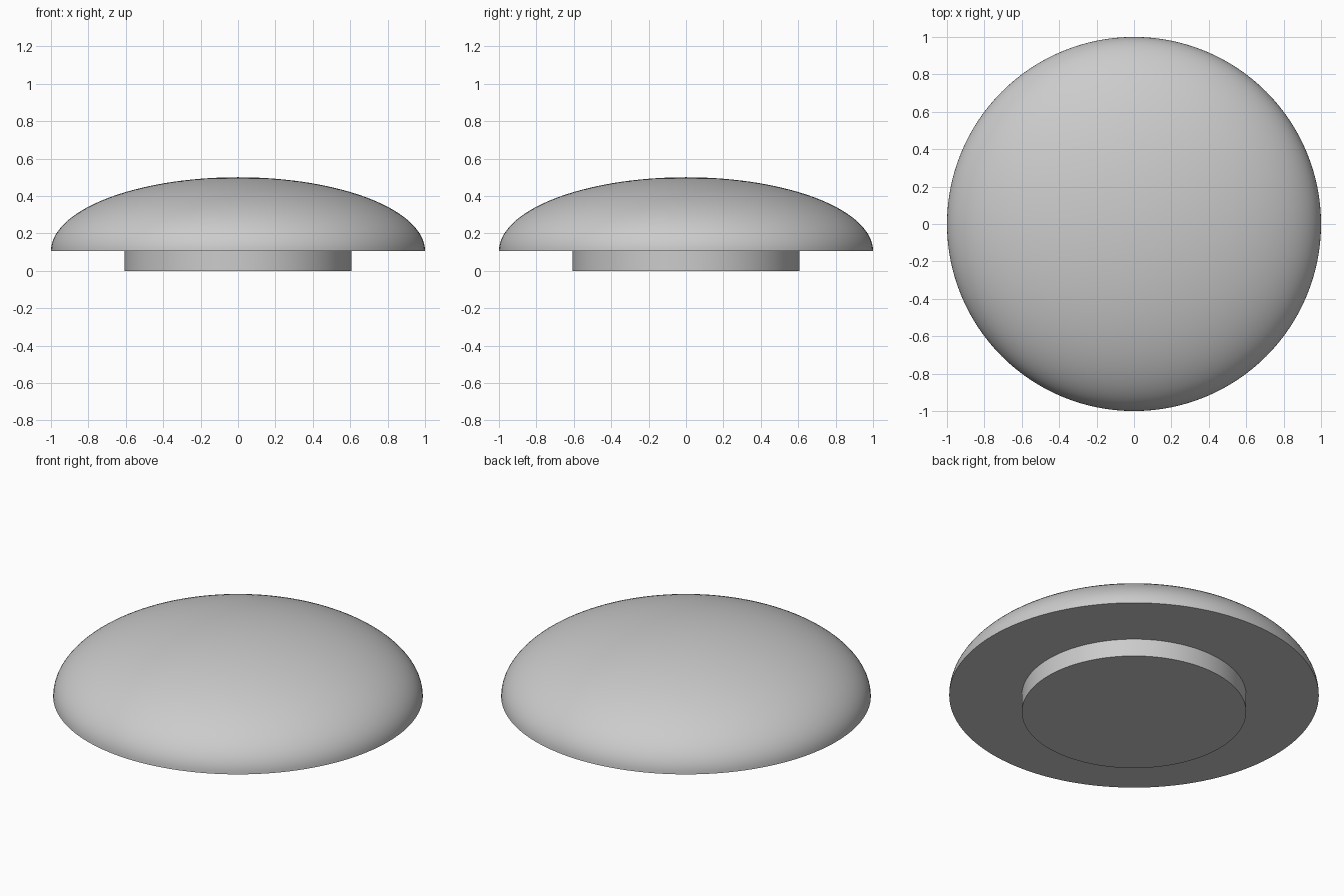
import bpy
import bmesh
import math

cube = bpy.data.objects.get("Cube")
if cube:
    bpy.data.objects.remove(cube, do_unlink=True)

RIM_Z = 0.105
BASE_RADIUS = 0.607
DOME_HEIGHT = 0.395
SIDES = 128
RINGS = 32

grey = bpy.data.materials.new("plain grey")
grey.use_nodes = True
colour = (0.6, 0.6, 0.6, 1)
grey.diffuse_color = colour
grey.node_tree.nodes["Principled BSDF"].inputs["Base Color"].default_value = colour


def lathe(name, profile):
    """Spin a profile of (radius, height) points into a closed solid."""
    bm = bmesh.new()
    verts = [bm.verts.new((r, 0, z)) for r, z in profile]
    edges = [bm.edges.new(pair) for pair in zip(verts, verts[1:])]
    bmesh.ops.spin(bm, geom=verts + edges, cent=(0, 0, 0), axis=(0, 0, 1),
                   angle=math.tau, steps=SIDES, use_merge=True)
    bmesh.ops.remove_doubles(bm, verts=bm.verts, dist=1e-5)
    bmesh.ops.recalc_face_normals(bm, faces=bm.faces)
    mesh = bpy.data.meshes.new(name)
    bm.to_mesh(mesh)
    bm.free()
    mesh.materials.append(grey)
    obj = bpy.data.objects.new(name, mesh)
    bpy.context.collection.objects.link(obj)
    bpy.ops.object.select_all(action="DESELECT")
    obj.select_set(True)
    bpy.context.view_layer.objects.active = obj
    bpy.ops.object.shade_smooth_by_angle(angle=math.radians(35))
    return obj


# Half-ellipsoid cap with a flat underside
angles = [i / RINGS * math.pi / 2 for i in range(RINGS)]
dome = [(math.cos(a), RIM_Z + DOME_HEIGHT * math.sin(a)) for a in angles]
lathe("dome_cap", [(0, RIM_Z)] + dome + [(0, RIM_Z + DOME_HEIGHT)])

# Short round foot, seated against the underside
lathe("round_base", [(0, 0), (BASE_RADIUS, 0), (BASE_RADIUS, RIM_Z), (0, RIM_Z)])
